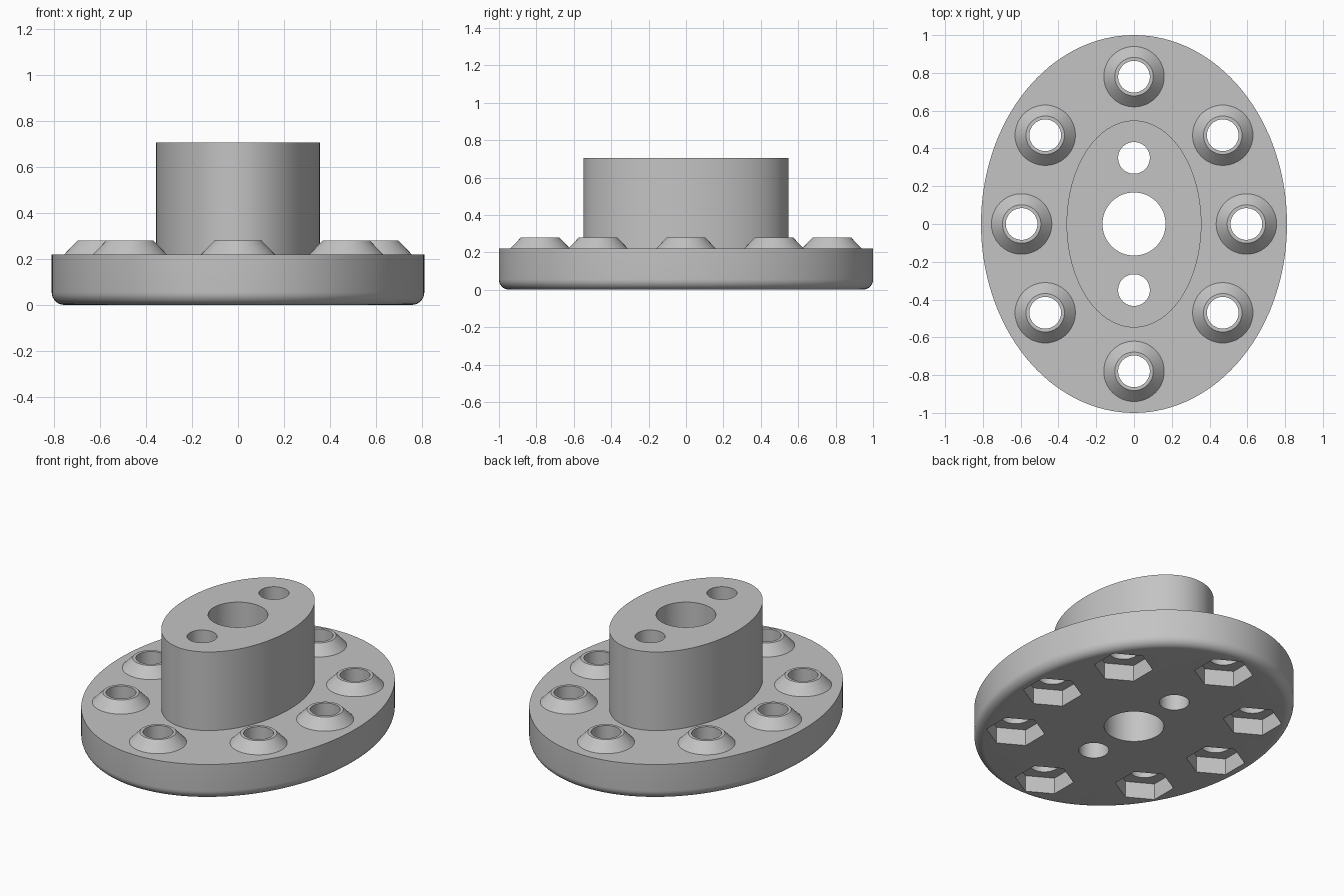
import bpy, bmesh, math

cube = bpy.data.objects.get("Cube")
if cube:
    bpy.data.objects.remove(cube, do_unlink=True)

grey = bpy.data.materials.new("plain grey")
grey.use_nodes = True
colour = (0.55, 0.55, 0.55, 1)
grey.diffuse_color = colour
grey.node_tree.nodes["Principled BSDF"].inputs["Base Color"].default_value = colour

PLATE_TOP, COLLAR_TOP, HUB_TOP = 0.22, 0.28, 0.705
BOLT_R, POCKET_DEPTH = 0.084, 0.1
BOLTS = [(0, 0.78), (0, -0.78), (0.595, 0), (-0.595, 0)]
BOLTS += [(sx * 0.47, sy * 0.47) for sx in (1, -1) for sy in (1, -1)]


def loft(bm, rings, sides, centre=(0, 0), start=0.0, caps=True):
    """Skin a stack of elliptical rings given as (x radius, y radius, z)."""
    rows = []
    for rx, ry, z in rings:
        angles = [start + math.tau * i / sides for i in range(sides)]
        rows.append([bm.verts.new((centre[0] + rx * math.cos(a),
                                   centre[1] + ry * math.sin(a), z)) for a in angles])
    for low, high in zip(rows, rows[1:]):
        for i in range(sides):
            j = (i + 1) % sides
            bm.faces.new((low[i], low[j], high[j], high[i]))
    if caps:
        bm.faces.new(rows[0][::-1])
        bm.faces.new(rows[-1])


def make(name, bm):
    mesh = bpy.data.meshes.new(name)
    bm.to_mesh(mesh)
    bm.free()
    mesh.materials.append(grey)
    obj = bpy.data.objects.new(name, mesh)
    bpy.context.collection.objects.link(obj)
    return obj


def activate(obj):
    bpy.ops.object.select_all(action='DESELECT')
    obj.select_set(True)
    bpy.context.view_layer.objects.active = obj


def cut(obj, cutter):
    activate(obj)
    mod = obj.modifiers.new("cut", 'BOOLEAN')
    mod.operation = 'DIFFERENCE'
    mod.solver = 'EXACT'
    mod.object = cutter
    bpy.ops.object.modifier_apply(modifier=mod.name)


def smooth(obj):
    activate(obj)
    bpy.ops.object.shade_smooth_by_angle(angle=math.radians(30))


# Oval base plate with a rounded lower edge
bm = bmesh.new()
fillet = 0.055
rings = []
for i in range(9):
    a = math.pi / 2 * i / 8
    inset = fillet * (1 - math.sin(a))
    rings.append((0.81 - inset, 1 - inset, fillet * (1 - math.cos(a))))
rings.append((0.81, 1, PLATE_TOP))
loft(bm, rings, 128)
base_plate = make("base_plate", bm)

# Oval hub
bm = bmesh.new()
loft(bm, [(0.357, 0.548, PLATE_TOP), (0.357, 0.548, HUB_TOP)], 96)
hub = make("hub", bm)

# Centre bore and two pin holes through hub and plate
bm = bmesh.new()
for y, r in ((0, 0.167), (0.35, 0.084), (-0.35, 0.084)):
    loft(bm, [(r, r, -0.1), (r, r, 0.9)], 64, (0, y))
hub_holes = make("hub_hole_cutter", bm)

# Bolt holes that open into hexagonal nut pockets underneath
bm = bmesh.new()
for spot in BOLTS:
    loft(bm, [(BOLT_R, BOLT_R, -0.1), (BOLT_R, BOLT_R, 0.4)], 48, spot)
bolt_holes = make("bolt_hole_cutter", bm)
bm = bmesh.new()
for spot in BOLTS:
    loft(bm, [(0.165, 0.165, -0.1), (0.165, 0.165, POCKET_DEPTH)], 6, spot, math.pi / 6)
nut_pockets = make("nut_pocket_cutter", bm)

cut(hub, hub_holes)
for cutter in (hub_holes, bolt_holes, nut_pockets):
    cut(base_plate, cutter)
for cutter in (hub_holes, bolt_holes, nut_pockets):
    bpy.data.objects.remove(cutter, do_unlink=True)

# Conical collars around the bolt holes
bm = bmesh.new()
profile = [(0.16, PLATE_TOP), (0.102, COLLAR_TOP), (BOLT_R, COLLAR_TOP), (BOLT_R, PLATE_TOP)]
for spot in BOLTS:
    loft(bm, [(r, r, z) for r, z in profile], 48, spot, caps=False)
collars = make("bolt_collars", bm)

for part in (base_plate, hub, collars):
    smooth(part)
